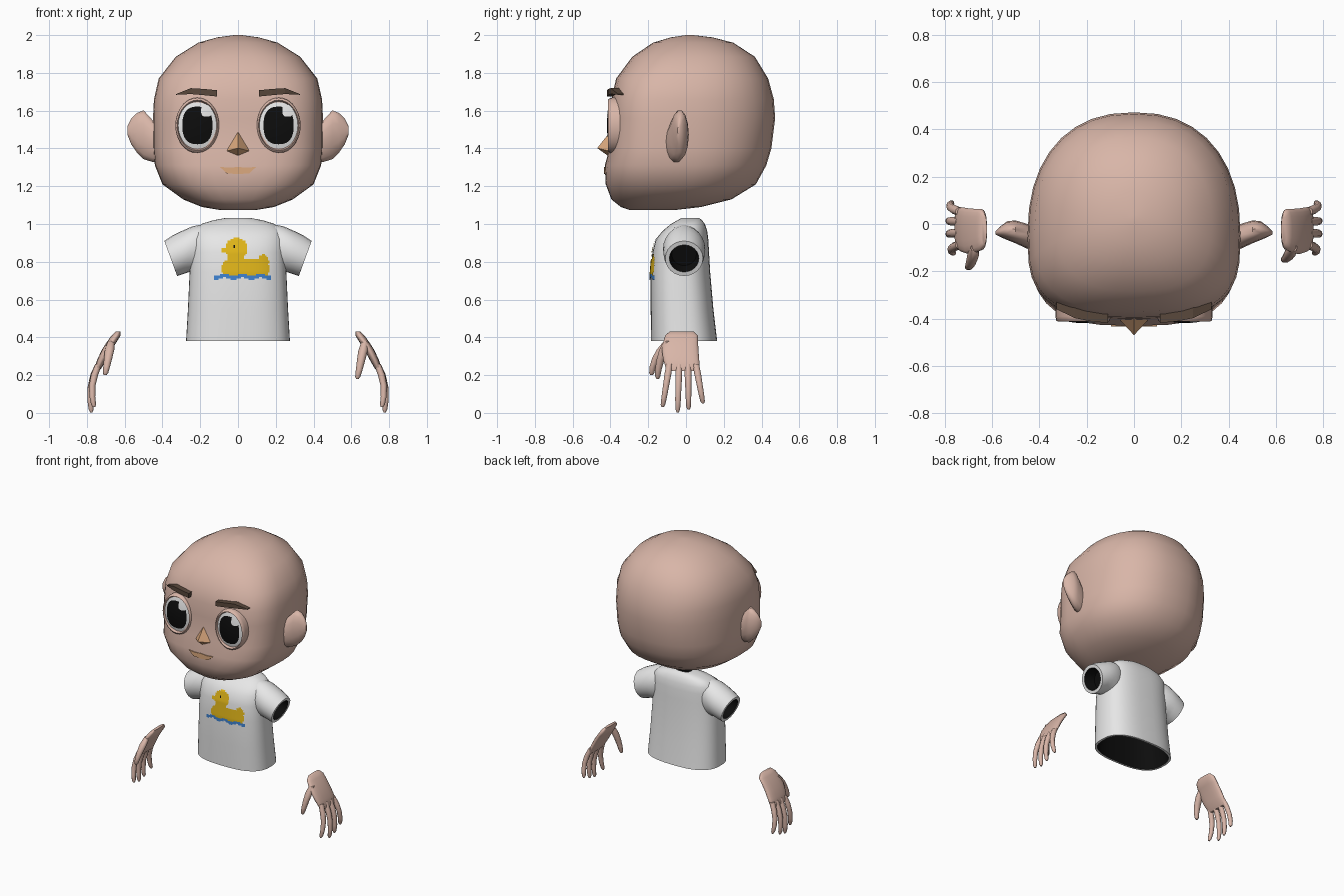
import bpy, bmesh, math
from mathutils import Vector

if "Cube" in bpy.data.objects:
    bpy.data.objects.remove(bpy.data.objects["Cube"])


def material(name, r, g, b):
    m = bpy.data.materials.new(name)
    m.diffuse_color = (r, g, b, 1)
    m.use_nodes = True
    m.node_tree.nodes["Principled BSDF"].inputs["Base Color"].default_value = m.diffuse_color
    return m


SKIN = material("skin", 0.69, 0.465, 0.39)
SHIRT = material("shirt_white", 0.8, 0.8, 0.8)
DARK = material("black", 0.004, 0.004, 0.004)
EYE_WHITE = material("eye_white", 0.8, 0.8, 0.8)
BROW = material("brow_brown", 0.1, 0.065, 0.045)
TAN = material("lip_tan", 0.72, 0.40, 0.21)
YELLOW = material("duck_yellow", 0.76, 0.47, 0.01)
BLUE = material("wave_blue", 0.05, 0.23, 0.65)


def finish(name, bm, mats, smooth=True, fix=True):
    if fix:
        bmesh.ops.recalc_face_normals(bm, faces=bm.faces)
    me = bpy.data.meshes.new(name)
    bm.to_mesh(me)
    bm.free()
    for m in mats:
        me.materials.append(m)
    ob = bpy.data.objects.new(name, me)
    bpy.context.collection.objects.link(ob)
    if smooth:
        bpy.ops.object.select_all(action='DESELECT')
        ob.select_set(True)
        bpy.context.view_layer.objects.active = ob
        bpy.ops.object.shade_smooth_by_angle(angle=math.radians(50))
    return ob


def loft(name, rings, mats, dark_bands=(), smooth=True):
    """Closed skin over rings; dark_bands are ring gaps using the second material (-1 and 'end' are the caps)."""
    bm = bmesh.new()
    vr = [[bm.verts.new(p) for p in r] for r in rings]
    n = len(vr[0])
    for k in range(len(vr) - 1):
        for i in range(n):
            j = (i + 1) % n
            f = bm.faces.new((vr[k][i], vr[k][j], vr[k + 1][j], vr[k + 1][i]))
            f.material_index = int(k in dark_bands)
    bm.faces.new(vr[0]).material_index = int(-1 in dark_bands)
    bm.faces.new(vr[-1]).material_index = int('end' in dark_bands)
    return finish(name, bm, mats, smooth)


def spow(v, e):
    return math.copysign(abs(v) ** e, v)


def section(z, w, yf, yb, cy, nf, nb, n=36, cx=0):
    """Horizontal rounded section with separate front and back depth."""
    pts = []
    for i in range(n):
        a = math.tau * i / n
        c, s = math.cos(a), math.sin(a)
        e, d = (2 / nf, cy - yf) if s < 0 else (2 / nb, yb - cy)
        pts.append((cx + w * spow(c, e), cy + d * spow(s, e), z))
    return pts


def oval(cx, cz, a, b, yfun, n=28, p=2):
    """Upright oval facing the front."""
    out = []
    for i in range(n):
        t = math.tau * i / n
        x, z = cx + a * spow(math.cos(t), 2 / p), cz + b * spow(math.sin(t), 2 / p)
        out.append((x, yfun(x, z), z))
    return out


# Head
loft("head", [section(*s) for s in (
    (1.075, .10, -.30, -.05, -.17, 2.3, 2), (1.09, .19, -.345, .08, -.13, 2.4, 2),
    (1.13, .29, -.395, .24, -.08, 2.6, 2.1), (1.21, .40, -.425, .37, -.05, 2.9, 2.2),
    (1.31, .44, -.43, .425, -.05, 3.1, 2.3), (1.40, .448, -.405, .452, -.05, 3.1, 2.3),
    (1.56, .45, -.40, .472, -.05, 3.1, 2.3), (1.66, .445, -.395, .465, -.05, 3, 2.3),
    (1.77, .42, -.37, .435, -.03, 2.8, 2.3), (1.885, .33, -.285, .365, 0, 2.5, 2.2),
    (1.96, .21, -.175, .25, .02, 2.2, 2), (1.988, .11, -.08, .14, .02, 2, 2),
    (2.0, .02, 0, .04, .02, 2, 2))], [SKIN])

EZ = 1.522
for side, tag in ((-1, "left"), (1, "right")):
    # Ear: rings stepping outwards (x, y range, z range)
    ear = []
    for x, y0, y1, z0, z1 in ((.40, -.115, -.005, 1.33, 1.52), (.45, -.105, 0, 1.325, 1.55),
                              (.50, -.082, .015, 1.34, 1.605), (.535, -.068, .012, 1.375, 1.59),
                              (.565, -.055, -.01, 1.42, 1.56), (.585, -.045, -.03, 1.47, 1.52)):
        ear.append([(side * x, (y0 + y1) / 2 + (y1 - y0) / 2 * math.cos(math.tau * i / 14),
                     (z0 + z1) / 2 + (z1 - z0) / 2 * math.sin(math.tau * i / 14)) for i in range(14)])
    loft("ear_" + tag, ear, [SKIN])

    # Eyelid rim, eyeball front, pupil and glint
    ex = side * .215
    loft("eyelid_" + tag, [oval(ex, EZ, .117 * k, .147 * k, lambda x, z, y=y: y)
                           for k, y in ((1, -.33), (1, -.39), (.97, -.408), (.91, -.413), (.86, -.395))], [SKIN])

    def dome(off):
        return lambda x, z: -.398 - .018 * (1 - ((x - ex) / .104) ** 2 - ((z - EZ) / .124) ** 2) - off

    for part, dx, dz, a, b, off, mat, p in (("eyeball", 0, 0, .102, .122, 0, EYE_WHITE, 2.2),
                                            ("pupil", 0, 0, .08, .1, .003, DARK, 2.5),
                                            ("glint", .048, .078, .028, .032, .006, EYE_WHITE, 3)):
        loft(part + "_" + tag, [oval(ex + dx, EZ + dz, a * k, b * k, dome(off), p=p)
                                for k in (1, .75, .5, .25, .03)], [mat])

    # Eyebrow: bent tapered bar (x, bottom, top, front y)
    loft("eyebrow_" + tag, [[(side * x, y, z0), (side * x, y, z1), (side * x, y + .05, z1), (side * x, y + .05, z0)]
                            for x, z0, z1, y in ((.11, 1.675, 1.708, -.418), (.18, 1.682, 1.715, -.412),
                                                 (.25, 1.688, 1.719, -.398), (.328, 1.684, 1.688, -.36))],
         [BROW], smooth=False)

# Nose: four-sided pyramid
bm = bmesh.new()
base = [bm.verts.new(p) for p in ((0, -.40, 1.49), (.065, -.40, 1.385), (0, -.405, 1.355), (-.065, -.40, 1.385))]
tip = bm.verts.new((0, -.47, 1.402))
bm.faces.new(base)
for i in range(4):
    bm.faces.new((base[i], base[(i + 1) % 4], tip))
finish("nose", bm, [TAN], smooth=False)

# Mouth plate
mouth = ((-.097, 1.303), (-.05, 1.298), (0, 1.302), (.05, 1.298), (.097, 1.303), (.06, 1.268), (0, 1.264), (-.06, 1.268))
loft("mouth", [[(x, y, z) for x, z in mouth] for y in (-.434, -.426)], [TAN], smooth=False)

# Shirt body with dark hollow hem and collar: z, half width, front, back
BODY = [(.38, .275, -.185, .165), (.55, .265, -.187, .145), (.745, .256, -.187, .128), (.85, .25, -.178, .122),
        (.92, .247, -.16, .118), (.965, .235, -.122, .112), (1.0, .195, -.08, .1), (1.02, .13, -.045, .085),
        (1.032, .065, -.025, .07)]


def body_ring(z, w, yf, yb, inset=0):
    return section(z, w - inset, yf + inset, yb - inset, (yf + yb) / 2, 2.7, 2.6, 48)


rings = [body_ring(.68, .25, -.18, .125, .03), body_ring(*BODY[0], inset=.016)]
rings += [body_ring(*s) for s in BODY]
rings += [body_ring(*BODY[-1], inset=.008), body_ring(1.0, .06, -.02, .065, .008)]
loft("shirt_body", rings, [SHIRT, DARK], (-1, 0, len(rings) - 2, 'end'))

# Sleeves: each ring spans a top point and a bottom point
for side, tag in ((-1, "left"), (1, "right")):
    sleeve = []
    for tx, tz, bx, bz, hw in ((.12, .985, .18, .74, .08), (.18, .999, .22, .74, .1), (.24, .988, .26, .745, .112),
                               (.30, .962, .285, .737, .11), (.35, .937, .305, .73, .106), (.39, .91, .322, .725, .1),
                               (.382, .889, .33, .746, .078), (.30, .90, .26, .78, .065)):
        c, h = Vector(((tx + bx) / 2, -.01, (tz + bz) / 2)), Vector(((tx - bx) / 2, 0, (tz - bz) / 2))
        ring = [c + h * math.sin(math.tau * i / 24) + Vector((0, hw * math.cos(math.tau * i / 24), 0))
                for i in range(24)]
        sleeve.append([(side * v.x, v.y, v.z) for v in ring])
    loft("sleeve_" + tag, sleeve, [SHIRT, DARK], (6, 'end'))


# Duck print laid over the shirt front as small square cells
def shirt_front(x, z):
    for a, b in zip(BODY, BODY[1:]):
        if a[0] <= z <= b[0]:
            t = (z - a[0]) / (b[0] - a[0])
            w, yf, yb = (a[i] + (b[i] - a[i]) * t for i in (1, 2, 3))
            cy = (yf + yb) / 2
            return cy - (cy - yf) * (1 - min(1, abs(x) / w) ** 2.7) ** (1 / 2.7)


def print_colour(x, z):
    if abs(z - .722 - .006 * math.sin(x * 65)) < .011 and -.13 < x < .18:
        return 1
    if math.hypot(x + .02, z - .878) < .008:
        return 2
    head = ((x + .008) / .06) ** 2 + ((z - .87) / .056) ** 2 < 1
    bill = abs(x + .065) < .022 and abs(z - .862) < .014
    neck = abs(x + .01) < .045 and .78 < z < .85
    body = z > .725 and ((x - .04) / .125) ** 4 + ((z - .765) / .053) ** 4 < 1
    tail = ((x - .135) / .03) ** 2 + ((z - .80) / .038) ** 2 < 1
    return 0 if head or bill or neck or body or tail else None


bm = bmesh.new()
S = .008
for i in range(-18, 24):
    for j in range(86, 118):
        k = print_colour((i + .5) * S, (j + .5) * S)
        if k is not None:
            f = bm.faces.new([bm.verts.new(((i + u) * S, shirt_front((i + u) * S, (j + v) * S) - .005, (j + v) * S))
                              for u, v in ((0, 0), (1, 0), (1, 1), (0, 1))])
            f.material_index = k
bmesh.ops.remove_doubles(bm, verts=bm.verts, dist=.0005)
finish("duck_print", bm, [YELLOW, BLUE, DARK], fix=False)


# Hands
def tube(name, side, path):
    """Tapered limb along (x, y, z, radius) points."""
    loft(name, [section(z, r, y - r, y + r, y, 2, 2, 10, side * x) for x, y, z, r in path], [SKIN])


for side, tag in ((-1, "left"), (1, "right")):
    palm = ((.432, .634, -.085, .04, .012), (.41, .645, -.11, .063, .024), (.37, .672, -.122, .064, .026),
            (.33, .697, -.128, .066, .026), (.28, .722, -.12, .07, .024), (.24, .74, -.108, .072, .019),
            (.222, .747, -.1, .068, .012))
    loft("palm_" + tag, [section(z, w, y0, y1, (y0 + y1) / 2, 2.5, 2.5, 20, side * x)
                         for z, x, y0, y1, w in palm], [SKIN])
    for finger, yb, yt, zt, xt in (("index", -.087, -.124, .03, .762), ("middle", -.037, -.044, .003, .776),
                                   ("ring", .01, .014, .018, .776), ("little", .052, .09, .05, .77)):
        tube(finger + "_finger_" + tag, side, [
            (.737 + (xt - .737) * t + .022 * math.sin(math.pi * t), yb + (yt - yb) * t, .26 + (zt - .26) * t, r)
            for t, r in ((0, .018), (.25, .019), (.5, .017), (.75, .0155), (.94, .013), (1, .006))])
    # The right thumb is tucked further in than the left
    tx, ty, tz = (.703, -.182, .2) if side < 0 else (.632, -.15, .18)
    tube("thumb_" + tag, side, [
        (.672 + (tx - .672) * t, -.1 + (ty + .1) * math.sin(t * math.pi / 2), .38 + (tz - .38) * t, r)
        for t, r in ((0, .018), (.25, .025), (.5, .022), (.75, .018), (.94, .014), (1, .007))])
